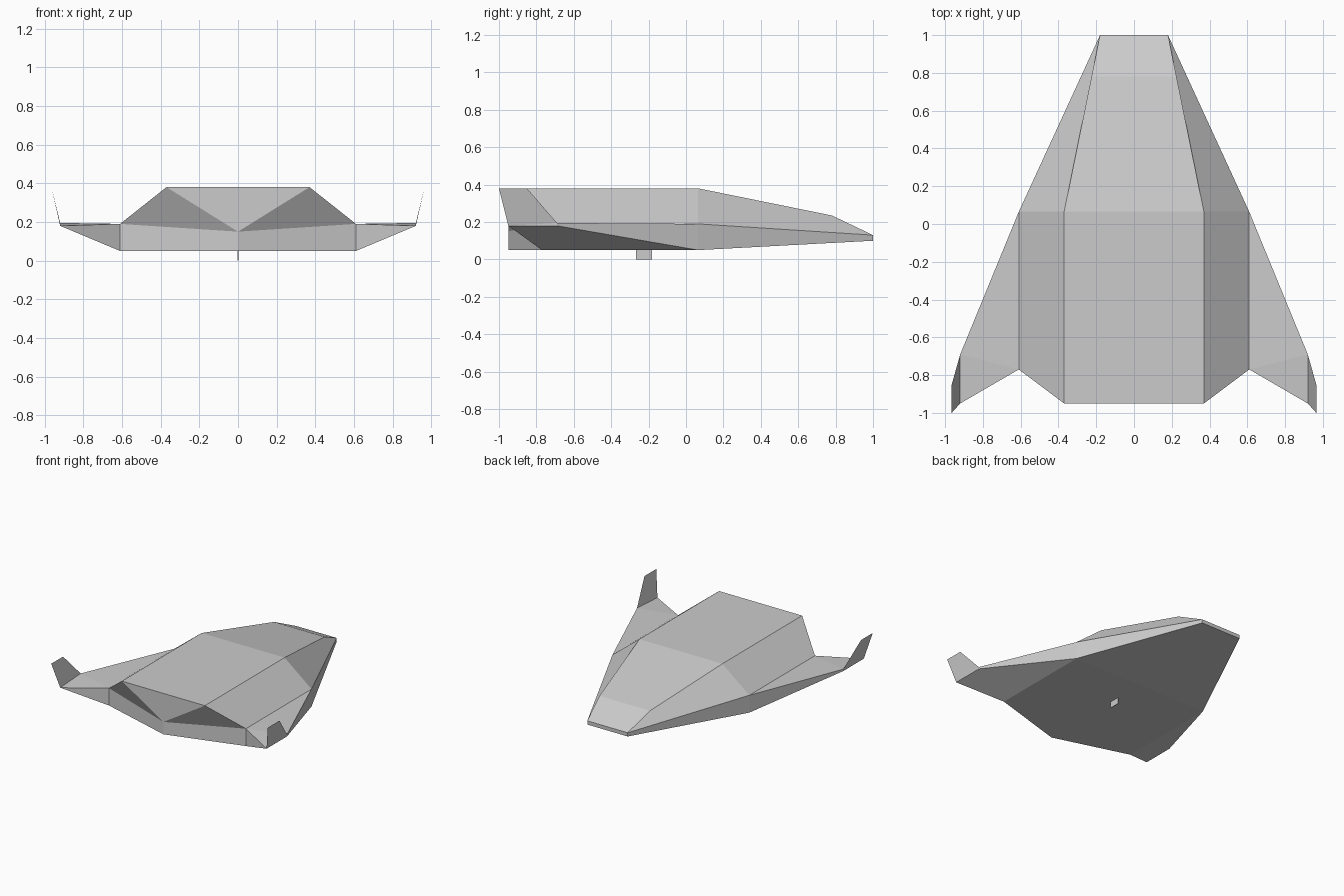
import bpy, bmesh

if "Cube" in bpy.data.objects:
    bpy.data.objects.remove(bpy.data.objects["Cube"])


def mirrored_part(name, points, faces):
    """Right half from named points, mirrored across x = 0."""
    bm = bmesh.new()
    v = {k: bm.verts.new(p) for k, p in points.items()}
    for f in faces:
        bm.faces.new([v[k] for k in f.split()])
    bmesh.ops.recalc_face_normals(bm, faces=bm.faces)
    mesh = bpy.data.meshes.new(name)
    bm.to_mesh(mesh)
    bm.free()
    obj = bpy.data.objects.new(name, mesh)
    bpy.context.collection.objects.link(obj)
    mod = obj.modifiers.new("mirror", 'MIRROR')
    mod.use_clip = True
    mod.merge_threshold = 0.0005
    bpy.context.view_layer.objects.active = obj
    obj.select_set(True)
    bpy.ops.object.modifier_apply(modifier=mod.name)
    # make the normals of the joined halves agree
    bm = bmesh.new()
    bm.from_mesh(obj.data)
    bmesh.ops.recalc_face_normals(bm, faces=bm.faces)
    bm.to_mesh(obj.data)
    bm.free()
    return obj


# Shared hull / wing corner stations
chine_front, chine_back = (0.61, 0.065, 0.19), (0.61, -0.77, 0.19)
keel_front, keel_back = (0.61, 0.065, 0.05), (0.61, -0.77, 0.05)

# Hull: c* = centre line, r* = roof edge, s* = chine, k* = bottom edge
hull = {
    "cn": (0, 1, 0.13), "rn": (0.18, 1, 0.13),
    "cbn": (0, 1, 0.10), "kn": (0.18, 1, 0.10),
    "cw": (0, 0.78, 0.235), "rw": (0.225, 0.78, 0.235),
    "cm": (0, 0.065, 0.38), "rm": (0.37, 0.065, 0.38),
    "cb": (0, -0.95, 0.38), "rb": (0.37, -0.95, 0.38),
    "sm": chine_front, "sb": chine_back,
    "km": keel_front, "kb": keel_back,
    "ckm": (0, 0.065, 0.05), "ckb": (0, -0.95, 0.05),
    "notch": (0, -0.95, 0.15),
}
mirrored_part("hull", hull, [
    "cn rn rw cw", "cw rw rm cm", "cm rm rb cb",      # roof
    "rn sm rm rw", "rm sm sb rb",                     # upper sides
    "rn kn km sm", "sm km kb sb",                     # lower sides
    "cn cbn kn rn",                                   # nose
    "cbn ckm km kn", "ckm ckb kb km",                 # belly
    "cb rb notch", "rb sb notch", "notch sb kb ckb",  # tail
])

# Wings
tip_front, tip_back = (0.92, -0.69, 0.195), (0.92, -0.95, 0.18)
wing = {
    "sm": chine_front, "sb": chine_back, "km": keel_front, "kb": keel_back,
    "tf": tip_front, "tl": (0.92, -0.69, 0.18), "tb": tip_back,
}
mirrored_part("wings", wing, [
    "sm tf sb", "tf tb sb", "km kb tb tl", "sm km tl tf", "sb tb kb", "tf tl tb",
])

# Upturned winglets
mirrored_part("winglets", {
    "a": tip_front, "b": tip_back,
    "c": (0.965, -1, 0.38), "d": (0.965, -0.85, 0.38),
}, ["a b c d"])

# Small fin under the belly
bpy.ops.mesh.primitive_cube_add(size=1, location=(0, -0.225, 0.03))
fin = bpy.context.object
fin.name = "belly_fin"
fin.scale = (0.005, 0.085, 0.06)
